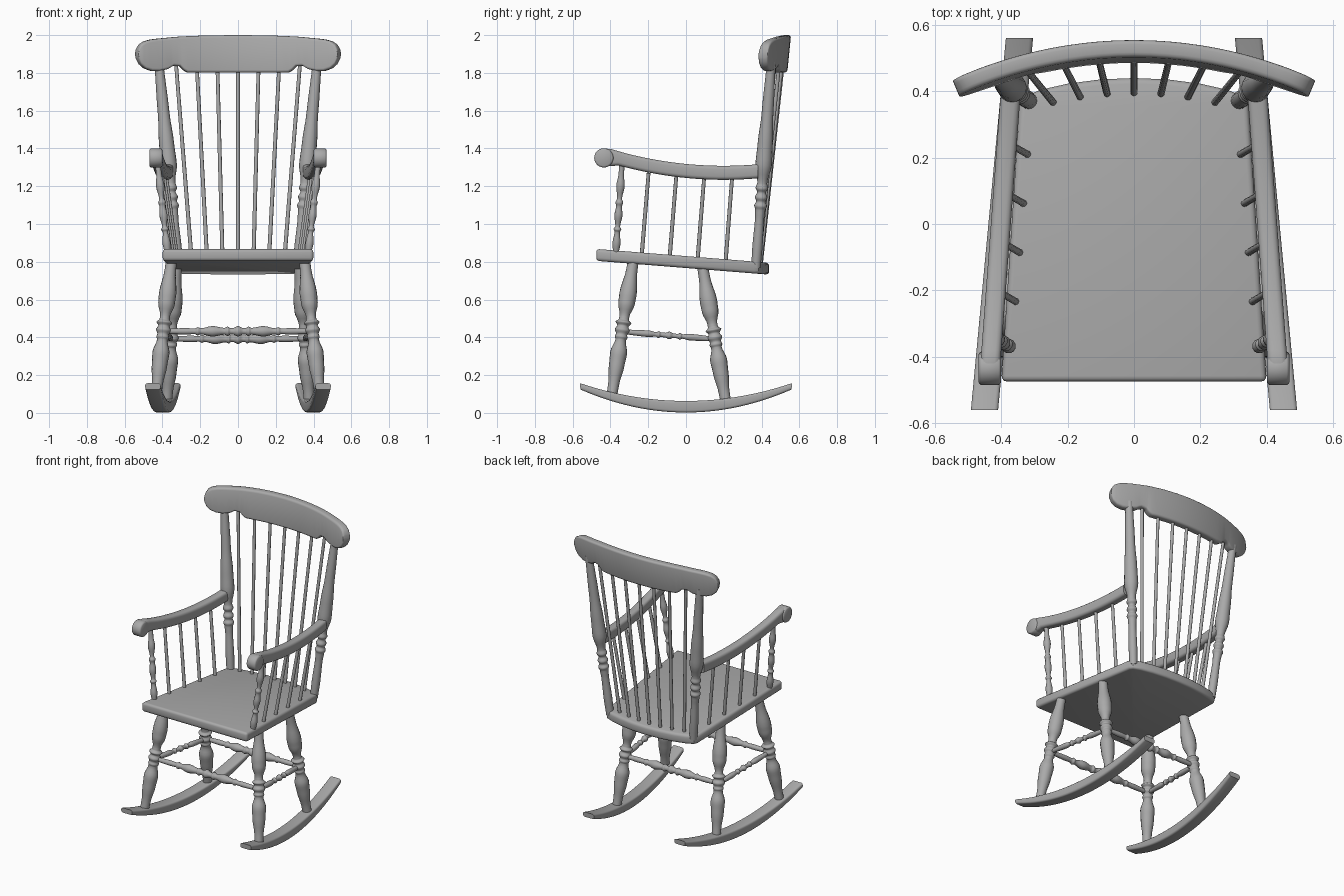
import bpy
import bmesh
import math
from mathutils import Vector

cube = bpy.data.objects.get("Cube")
if cube:
    bpy.data.objects.remove(cube, do_unlink=True)

wood = bpy.data.materials.new("grey_wood")
wood.use_nodes = True
wood.diffuse_color = (0.4, 0.4, 0.4, 1)
wood.node_tree.nodes["Principled BSDF"].inputs["Base Color"].default_value = (0.4, 0.4, 0.4, 1)


def finish(name, bm, angle=40):
    """Turn a bmesh into a named, smooth shaded wooden part."""
    bmesh.ops.recalc_face_normals(bm, faces=bm.faces)
    mesh = bpy.data.meshes.new(name)
    bm.to_mesh(mesh)
    bm.free()
    mesh.materials.append(wood)
    obj = bpy.data.objects.new(name, mesh)
    bpy.context.collection.objects.link(obj)
    bpy.ops.object.select_all(action='DESELECT')
    obj.select_set(True)
    bpy.context.view_layer.objects.active = obj
    bpy.ops.object.shade_smooth_by_angle(angle=math.radians(angle))
    return obj


def loft(name, rings, angle=40):
    """Skin a row of equal rings and cap both ends."""
    bm = bmesh.new()
    rows = [[bm.verts.new(p) for p in ring] for ring in rings]
    n = len(rows[0])
    for a, b in zip(rows, rows[1:]):
        for i in range(n):
            j = (i + 1) % n
            bm.faces.new((a[i], a[j], b[j], b[i]))
    bm.faces.new(rows[0])
    bm.faces.new(rows[-1])
    return finish(name, bm, angle)


def eased(points, steps=4):
    """Soften a list of (position, value...) points."""
    out = [points[0]]
    for a, b in zip(points, points[1:]):
        for k in range(1, steps + 1):
            t = k / steps
            s = t * t * (3 - 2 * t)
            out.append((a[0] + (b[0] - a[0]) * t,
                        *(u + (v - u) * s for u, v in zip(a[1:], b[1:]))))
    return out


def turned(name, start, end, profile, sides=16):
    """Lathe a (fraction, radius) profile along a line."""
    start, end = Vector(start), Vector(end)
    axis = (end - start).normalized()
    u = axis.orthogonal().normalized()
    v = axis.cross(u)
    angles = [math.tau * i / sides for i in range(sides)]
    rings = [[start.lerp(end, t) + r * (u * math.cos(a) + v * math.sin(a)) for a in angles]
             for t, r in profile]
    return loft(name, rings, 60)


def rounded(half_w, half_h, radius, steps=3):
    """Rounded rectangle section as (across, up) pairs."""
    radius = min(radius, half_w * 0.95, half_h * 0.95)
    pts = []
    for q, (sx, sy) in enumerate(((1, 1), (-1, 1), (-1, -1), (1, -1))):
        for k in range(steps + 1):
            a = math.pi / 2 * (q + k / steps)
            pts.append((sx * (half_w - radius) + radius * math.cos(a),
                        sy * (half_h - radius) + radius * math.sin(a)))
    return pts


def seat_z(y):
    return 0.83 - 0.08 * y


def arm_x(y):
    return 0.4375 - 0.075 * (y + 0.48)


def rail_y(x, z):
    return 0.53 - 0.39 * x * x + 0.1 * (z - 2)


# Turning profiles
LEG = eased([(0, .028), (.1, .03), (.27, .046), (.34, .044), (.43, .026), (.455, .027),
             (.475, .042), (.5, .03), (.53, .04), (.56, .03), (.58, .034), (.6, .028),
             (.69, .045), (.78, .041), (.92, .029), (1, .028)])
POST = eased([(0, .025), (.1, .027), (.23, .024), (.28, .027), (.3, .034), (.32, .025),
              (.34, .033), (.365, .023), (.385, .033), (.41, .026), (.5, .044), (.6, .04),
              (.75, .031), (1, .024)])
ARM_POST = eased([(0, .015), (.12, .022), (.24, .014), (.27, .021), (.3, .013), (.42, .022),
                  (.52, .016), (.56, .021), (.6, .013), (.74, .023), (.86, .015), (1, .014)])
HALF_STRETCHER = [(0, .013), (.15, .017), (.21, .015), (.23, .022), (.25, .016), (.33, .028),
                  (.41, .018), (.43, .025), (.45, .017), (.465, .017), (.5, .028)]
STRETCHER = eased(HALF_STRETCHER + [(1 - t, r) for t, r in HALF_STRETCHER[-2::-1]])
HALF_SIDE = [(0, .013), (.28, .018), (.36, .012), (.385, .019), (.41, .012), (.46, .013), (.5, .021)]
SIDE_STRETCHER = eased(HALF_SIDE + [(1 - t, r) for t, r in HALF_SIDE[-2::-1]])
ROD = [(0, .011), (1, .010)]

# Seat: tapered board with a bowed back edge and softened rim
half = [(.40, -.475), (.345, .36), (.33, .385), (.28, .405), (.2, .423), (.1, .436)]
outline = half + [(0, .44)] + [(-x, y) for x, y in reversed(half)]
bm = bmesh.new()
base = bm.faces.new([bm.verts.new((x, y, seat_z(y) - .063)) for x, y in outline])
top = bmesh.ops.extrude_face_region(bm, geom=[base])
bmesh.ops.translate(bm, vec=(0, 0, .063),
                    verts=[g for g in top["geom"] if isinstance(g, bmesh.types.BMVert)])
bmesh.ops.recalc_face_normals(bm, faces=bm.faces)
rim = [e for e in bm.edges if abs(e.verts[0].co.z - e.verts[1].co.z) < .05
       or e.calc_face_angle(0) > 1]
bmesh.ops.bevel(bm, geom=rim, offset=.017, segments=3, profile=.5, affect='EDGES')
finish("seat", bm, 35)

# Parts that come in left and right pairs
for s, side in ((1, "left"), (-1, "right")):
    # Rocker: bowed runner, thinner at the tips
    rings = []
    for i in range(29):
        y = -.56 + 1.12 * i / 28
        q = (y / .56) ** 2
        low, high = .002 + .122 * q, .063 + .094 * q
        cx = .398 - .094 * y
        rings.append([(s * (cx + a), y + .03 * b * y / .56, (low + high) / 2 + b)
                      for a, b in rounded(.041, (high - low) / 2, .012)])
    loft(side + "_rocker", rings, 50)

    # Legs
    turned(side + "_front_leg", (s * .35, -.275, .83), (s * .434, -.393, .09), LEG)
    turned(side + "_rear_leg", (s * .325, .085, .79), (s * .378, .212, .05), LEG)
    turned(side + "_stretcher", (s * .395, -.335, .43), (s * .353, .158, .39), SIDE_STRETCHER, 12)

    # Back post
    turned(side + "_back_post", (s * .315, .37, .77), (s * .42, .452, 1.86), POST)

    # Armrest with a scrolled front end
    arm = eased([(-.44, 1.353, .046), (-.4, 1.352, .046), (-.36, 1.348, .038)], 2)
    for i in range(1, 15):
        y = -.36 + .74 * i / 14
        arm.append((y, 1.271 + .245 * (y - .2) ** 2, .037))
    rings = [[(s * (arm_x(y) + a), y, z + b) for a, b in rounded(.03, h, .018)]
             for y, z, h in arm]
    loft(side + "_armrest", rings, 50)
    cx = arm_x(-.44)
    turned(side + "_arm_scroll", (s * (cx - .034), -.435, 1.35), (s * (cx + .034), -.435, 1.35),
           [(0, .042), (.04, .047), (.12, .051), (.88, .051), (.96, .047), (1, .042)], 24)

    # Arm support and spindles
    turned(side + "_arm_support", (s * .372, -.372, .84), (s * .426, -.338, 1.33), ARM_POST, 12)
    for i in range(4):
        y0 = -.235 + .148 * i
        y1 = y0 + .037
        turned(f"{side}_arm_spindle_{i + 1}", (s * (.355 - .012 * i), y0, seat_z(y0) - .02),
               (s * arm_x(y1), y1, 1.27), ROD, 10)

# Cross stretchers
turned("front_stretcher", (-.395, -.337, .432), (.395, -.337, .432), STRETCHER, 14)
turned("rear_stretcher", (-.353, .156, .392), (.353, .156, .392), STRETCHER, 14)

# Back spindles fanning out towards the top rail
for i in range(-3, 4):
    x0, x1 = .081 * i, .11 * i
    turned(f"back_spindle_{i + 4}", (x0, .395 - .5 * x0 * x0, .78),
           (x1, rail_y(x1, 1.85), 1.87), ROD, 10)

# Top rail: bowed crest, notched below beside the posts, rounded ends
half_rail = [(0, 1.802, 2), (.1, 1.802, 1.999), (.2, 1.802, 1.997), (.27, 1.803, 1.994),
             (.29, 1.815, 1.993), (.31, 1.836, 1.992), (.345, 1.838, 1.989), (.375, 1.82, 1.986),
             (.42, 1.81, 1.982), (.46, 1.811, 1.977), (.495, 1.823, 1.968),
             (.52, 1.845, 1.952), (.533, 1.872, 1.928), (.536, 1.89, 1.91)]
stations = [(-x, a, b) for x, a, b in half_rail[:0:-1]] + half_rail
fine = []
for a, b in zip(stations, stations[1:]):
    fine += [tuple(u + (v - u) * k / 2 for u, v in zip(a, b)) for k in range(2)]
fine.append(stations[-1])
rings = []
for x, low, high in fine:
    mid, h = (low + high) / 2, (high - low) / 2
    slope = -.78 * x
    norm = math.hypot(1, slope)
    rings.append([(x - a * slope / norm, rail_y(x, mid + b) + a / norm, mid + b)
                  for a, b in rounded(.026, h, .014)])
loft("top_rail", rings, 50)
